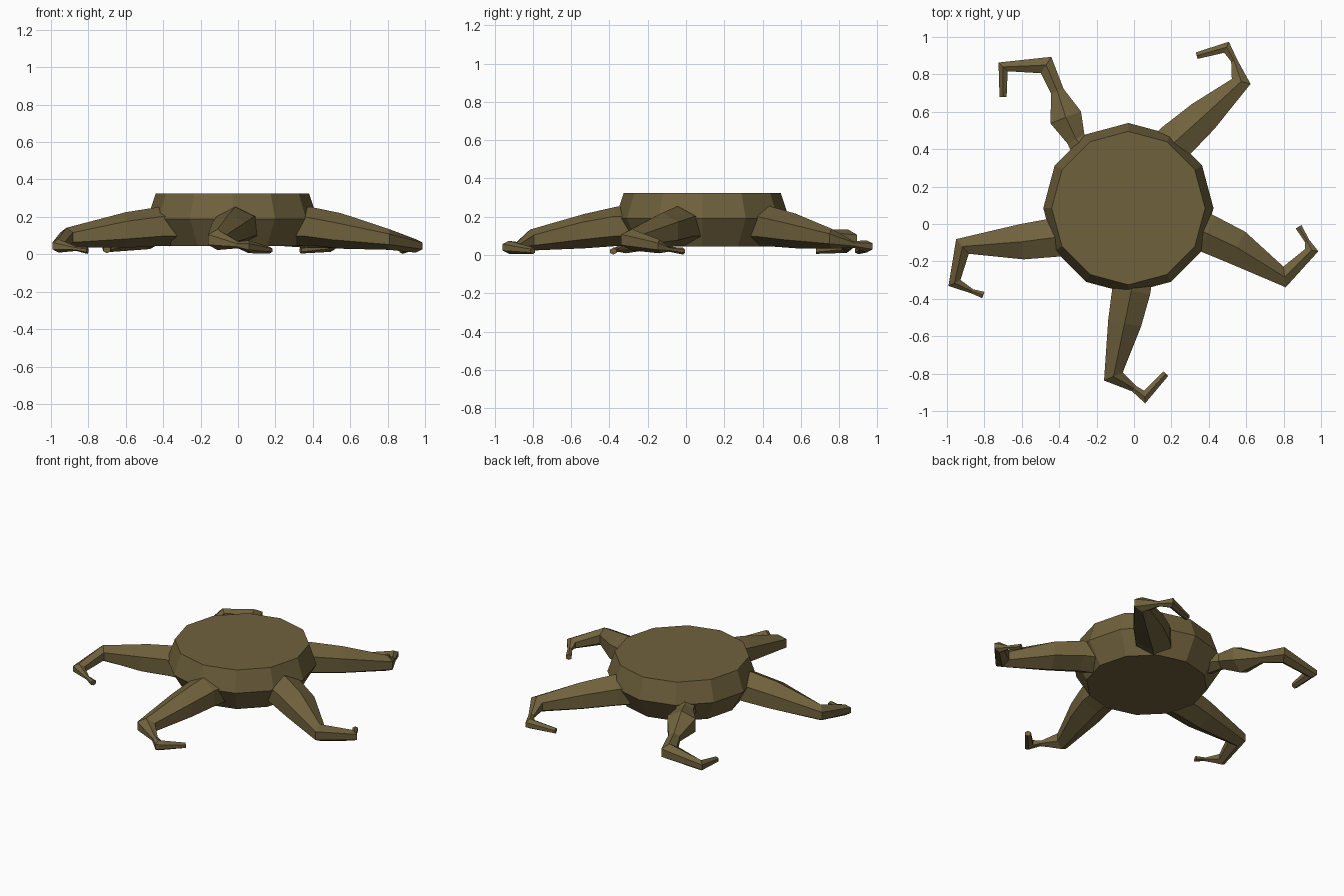
import bpy, bmesh, math
from mathutils import Vector

bark = bpy.data.materials.new("brown_bark")
bark.diffuse_color = (0.16, 0.12, 0.046, 1)


def loft(name, rings):
    """Skin a list of equal-sized vertex rings into a closed flat-shaded object."""
    bm = bmesh.new()
    rows = [[bm.verts.new(p) for p in ring] for ring in rings]
    n = len(rows[0])
    for a, b in zip(rows, rows[1:]):
        for i in range(n):
            j = (i + 1) % n
            bm.faces.new((a[i], a[j], b[j], b[i]))
    bm.faces.new(rows[0][::-1])
    bm.faces.new(rows[-1])
    bmesh.ops.recalc_face_normals(bm, faces=bm.faces)
    me = bpy.data.meshes.new(name)
    bm.to_mesh(me)
    bm.free()
    me.materials.append(bark)
    ob = bpy.data.objects.new(name, me)
    bpy.context.collection.objects.link(ob)
    return ob


# Stump body: twelve-sided, widest a little above the middle
CX, CY = -0.03, 0.085
body = []
for r, z in ((0.37, 0.045), (0.455, 0.19), (0.41, 0.325)):
    body.append([(CX + r * math.cos(math.radians(30 * k)),
                  CY + r * math.sin(math.radians(30 * k)), z) for k in range(12)])
loft("stump_body", body)


def root(name, path):
    """Six-sided root along stations (x, y, z, radius), mitred at the bends."""
    pts = [Vector(p[:3]) for p in path]
    rings = []
    for i, (x, y, z, r) in enumerate(path):
        t = Vector((0, 0, 0))
        if i > 0:
            t += (pts[i] - pts[i - 1]).normalized()
        if i < len(pts) - 1:
            t += (pts[i + 1] - pts[i]).normalized()
        t.z = 0
        t.normalize()
        side = Vector((-t.y, t.x, 0))
        ring = []
        for k in range(6):
            a = math.radians(90 + 60 * k)
            ring.append(pts[i] + side * (r * 1.15 * math.cos(a))
                        + Vector((0, 0, r * math.sin(a))))
        rings.append(ring)
    loft(name, rings)


# Five roots, each bending into a small hooked, pinched tip
root("root_right", [
    (0.27, 0.01, 0.15, 0.105), (0.39, -0.05, 0.15, 0.103), (0.55, -0.125, 0.125, 0.095),
    (0.805, -0.283, 0.08, 0.056), (0.95, -0.14, 0.045, 0.036),
    (0.925, -0.09, 0.03, 0.013), (0.88, -0.015, 0.02, 0.018)])
root("root_back_right", [
    (0.12, 0.34, 0.15, 0.105), (0.22, 0.44, 0.15, 0.105), (0.37, 0.575, 0.125, 0.09),
    (0.573, 0.762, 0.085, 0.052), (0.535, 0.875, 0.055, 0.017),
    (0.495, 0.945, 0.045, 0.032), (0.335, 0.90, 0.022, 0.018)])
root("root_front", [
    (0.0, -0.25, 0.15, 0.105), (-0.015, -0.36, 0.15, 0.103), (-0.05, -0.53, 0.125, 0.09),
    (-0.11, -0.815, 0.078, 0.055), (0.0, -0.88, 0.05, 0.018),
    (0.057, -0.925, 0.04, 0.034), (0.17, -0.80, 0.022, 0.018)])
root("root_left", [
    (-0.30, -0.06, 0.15, 0.105), (-0.41, -0.07, 0.15, 0.105), (-0.60, -0.095, 0.13, 0.095),
    (-0.917, -0.12, 0.09, 0.052), (-0.96, -0.315, 0.045, 0.036),
    (-0.865, -0.36, 0.03, 0.012), (-0.805, -0.38, 0.02, 0.018)])
root("root_back_left", [
    (-0.24, 0.36, 0.15, 0.08), (-0.31, 0.455, 0.15, 0.052), (-0.365, 0.57, 0.13, 0.088),
    (-0.41, 0.71, 0.10, 0.036), (-0.47, 0.85, 0.08, 0.052),
    (-0.70, 0.84, 0.045, 0.034), (-0.70, 0.68, 0.025, 0.019)])
